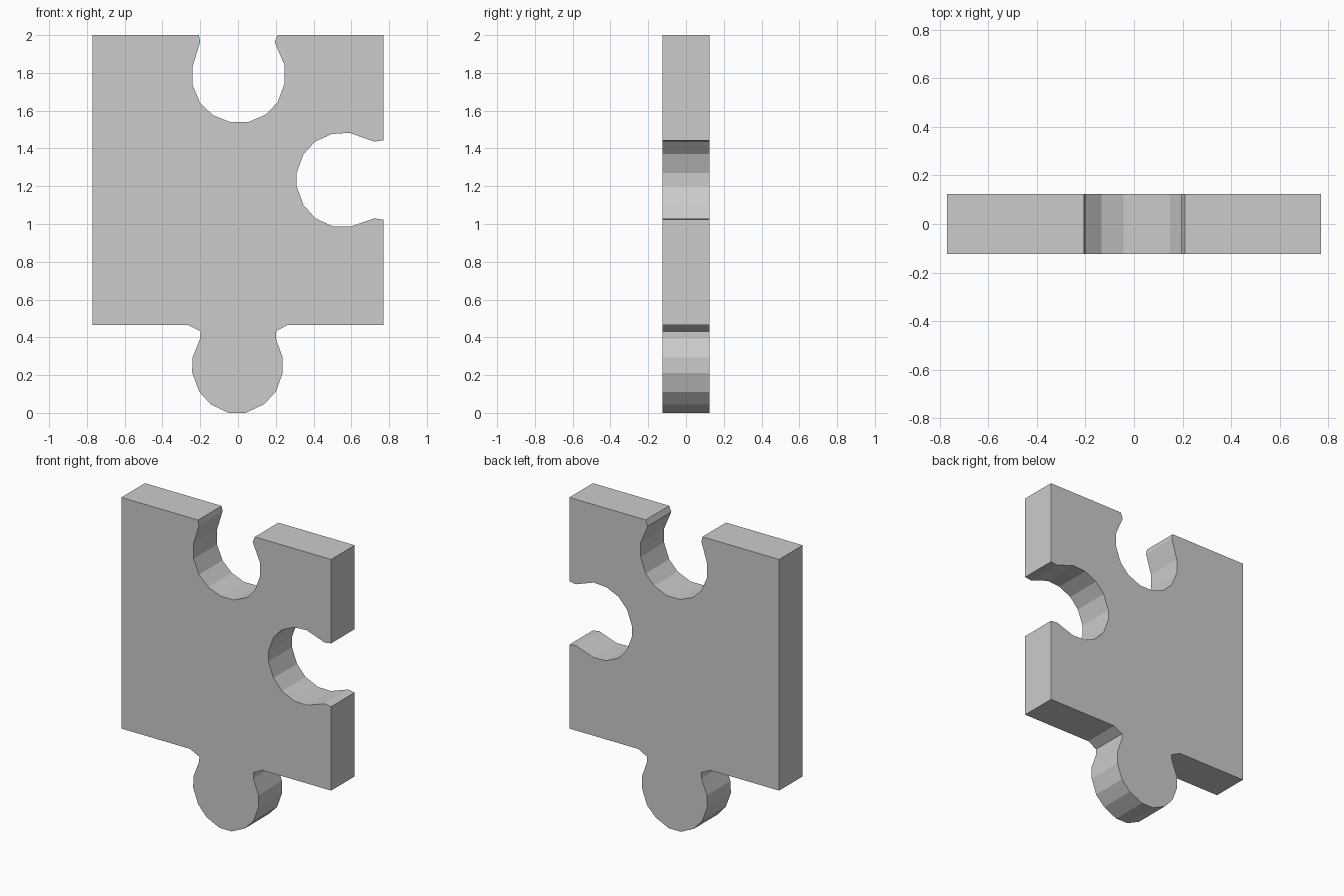
import bpy
import bmesh

if "Cube" in bpy.data.objects:
    bpy.data.objects.remove(bpy.data.objects["Cube"])

HALF, BASE, TOP, DEPTH = 0.77, 0.466, 2.0, 0.247

# Round tab hanging from the bottom edge, left to right
tab = [(-0.266, BASE), (-0.197, 0.432), (-0.20, 0.395), (-0.24, 0.294),
       (-0.243, 0.215), (-0.206, 0.114), (-0.144, 0.045), (-0.05, 0.0),
       (0.04, 0.0), (0.136, 0.045), (0.20, 0.11), (0.236, 0.21),
       (0.236, 0.294), (0.20, 0.395), (0.20, 0.432), (0.263, BASE)]

# Socket in the right edge, bottom to top
side_socket = [(HALF, 1.023), (0.722, 1.03), (0.595, 0.986), (0.50, 0.988),
               (0.41, 1.03), (0.347, 1.10), (0.31, 1.20), (0.31, 1.269),
               (0.347, 1.37), (0.408, 1.436), (0.495, 1.476), (0.59, 1.483),
               (0.722, 1.436), (HALF, 1.443)]

# Socket in the top edge, right to left
top_socket = [(0.21, TOP), (0.194, 1.963), (0.247, 1.84), (0.247, 1.745),
              (0.21, 1.645), (0.148, 1.58), (0.055, 1.54), (-0.043, 1.54),
              (-0.133, 1.576), (-0.20, 1.64), (-0.24, 1.735), (-0.24, 1.835),
              (-0.20, 1.965), (-0.207, TOP)]

outline = ([(-HALF, BASE)] + tab + [(HALF, BASE)] + side_socket
           + [(HALF, TOP)] + top_socket + [(-HALF, TOP)])


def extrude_outline(name, points, depth):
    """Make a flat-shaded slab from an x-z outline, centred on y = 0."""
    bm = bmesh.new()
    face = bm.faces.new([bm.verts.new((x, -depth / 2, z)) for x, z in points])
    result = bmesh.ops.extrude_face_region(bm, geom=[face], use_keep_orig=True)
    back = [v for v in result["geom"] if isinstance(v, bmesh.types.BMVert)]
    bmesh.ops.translate(bm, verts=back, vec=(0, depth, 0))
    # Split the concave front and back so they fill cleanly
    caps = [f for f in bm.faces if len(f.verts) > 4]
    bmesh.ops.triangulate(bm, faces=caps, ngon_method='EAR_CLIP')
    bmesh.ops.recalc_face_normals(bm, faces=bm.faces)
    mesh = bpy.data.meshes.new(name)
    bm.to_mesh(mesh)
    bm.free()
    obj = bpy.data.objects.new(name, mesh)
    bpy.context.collection.objects.link(obj)
    return obj


# Puzzle piece
extrude_outline("jigsaw_piece", outline, DEPTH)
